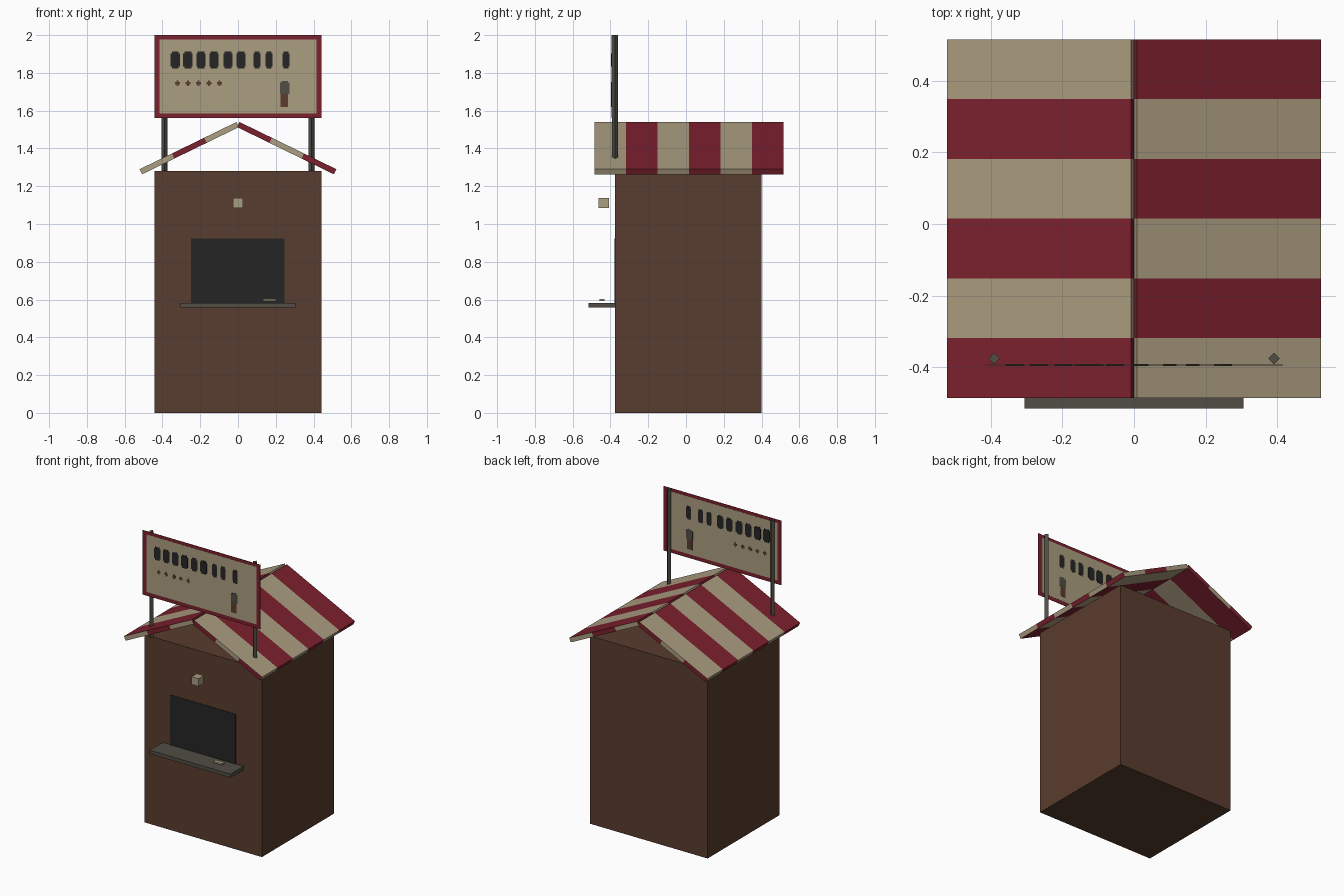
import bpy, bmesh, math
from mathutils import Matrix, Vector

if "Cube" in bpy.data.objects:
    bpy.data.objects.remove(bpy.data.objects["Cube"])


def material(name, rgb):
    lin = [(c / 255 / 12.92) if c < 11 else ((c / 255 + 0.055) / 1.055) ** 2.4 for c in rgb]
    m = bpy.data.materials.new(name)
    m.diffuse_color = (*lin, 1)
    m.use_nodes = True
    m.node_tree.nodes["Principled BSDF"].inputs["Base Color"].default_value = m.diffuse_color
    return m


BEIGE = material("beige", (171, 157, 128))
RED = material("dark red", (124, 33, 46))
BROWN = material("brown wood", (89, 60, 46))
DARK = material("near black", (37, 37, 37))
GREY = material("warm grey", (80, 77, 68))


def add_object(name, bm, mats):
    mesh = bpy.data.meshes.new(name)
    bm.normal_update()
    bm.to_mesh(mesh)
    bm.free()
    for m in mats:
        mesh.materials.append(m)
    ob = bpy.data.objects.new(name, mesh)
    bpy.context.collection.objects.link(ob)
    return ob


def box(name, x, y, z, mat):
    """Box from (min, max) pairs."""
    bm = bmesh.new()
    size = [b - a for a, b in (x, y, z)]
    mid = [(a + b) / 2 for a, b in (x, y, z)]
    bmesh.ops.create_cube(bm, size=1, matrix=Matrix.Translation(mid) @ Matrix.Diagonal((*size, 1)))
    return add_object(name, bm, [mat])


# Booth body, serving window, shelf, lamp and ticket
box("booth_body", (-0.443, 0.443), (-0.375, 0.4), (0, 1.28), BROWN)
box("serving_window", (-0.248, 0.246), (-0.378, -0.37), (0.58, 0.922), DARK)
box("counter_shelf", (-0.305, 0.305), (-0.515, -0.375), (0.557, 0.582), GREY)
box("front_lamp", (-0.026, 0.026), (-0.463, -0.407), (1.085, 1.138), BEIGE)
box("counter_ticket", (0.132, 0.2), (-0.457, -0.431), (0.592, 0.602), BEIGE)

# Striped roof slabs: stripes along y on the slopes, along the slope on the gable ends
Y0, Y1, STRIPES, ENDS, THICK = -0.485, 0.515, 6, 3, 0.03
top_in, top_out = Vector((0.008, 0, 1.54)), Vector((0.521, 0, 1.29))
along = top_out - top_in
slope_n = Vector((-along.z, 0, along.x)).normalized()


def roof_slab(name, side):
    bm = bmesh.new()
    bmesh.ops.create_cube(bm, size=1)
    bmesh.ops.translate(bm, verts=bm.verts, vec=(0.5, 0.5, -0.5))
    for axis, count in ((0, ENDS), (1, STRIPES)):
        for i in range(1, count):
            no = Vector((0, 0, 0))
            no[axis] = 1
            bmesh.ops.bisect_plane(bm, geom=bm.verts[:] + bm.edges[:] + bm.faces[:],
                                   plane_co=no * (i / count), plane_no=no)
    bm.normal_update()
    for f in bm.faces:
        c = f.calc_center_median()
        if abs(f.normal.y) > 0.5:
            k = int(c.x * ENDS) + (1 if f.normal.y < 0 else 0)
        else:
            k = int(c.y * STRIPES) + (1 if f.normal.z < -0.5 else 0)
        f.material_index = (k + (side < 0)) % 2
    for v in bm.verts:
        u, w, h = v.co
        p = top_in + along * u + slope_n * (h * THICK)
        v.co = (side * p.x, Y0 + (Y1 - Y0) * w, p.z)
    if side < 0:
        bmesh.ops.reverse_faces(bm, faces=bm.faces)
    add_object(name, bm, [BEIGE, RED])


roof_slab("roof_right", 1)
roof_slab("roof_left", -1)

# Sign posts: four-sided rods
for side, label in ((-1, "left"), (1, "right")):
    bm = bmesh.new()
    bmesh.ops.create_cone(bm, cap_ends=True, segments=4, radius1=0.016, radius2=0.016, depth=0.72,
                          matrix=Matrix.Translation((side * 0.39, -0.375, 1.64)))
    add_object("sign_post_" + label, bm, [GREY])

# Sign: thin board with painted plates that show on both sides
SY = -0.393


def plate(name, cx, cz, w, h, t, mat):
    box(name, (cx - w / 2, cx + w / 2), (SY - t / 2, SY + t / 2), (cz - h / 2, cz + h / 2), mat)


plate("sign_border", 0, 1.78, 0.886, 0.44, 0.001, RED)
plate("sign_panel", 0, 1.782, 0.83, 0.392, 0.003, BEIGE)
for i, x in enumerate((-0.333, -0.265, -0.196, -0.127, -0.053, 0.016, 0.1, 0.164, 0.254)):
    w = 0.05 if i < 6 else 0.038
    plate("sign_mark_%d" % i, x, 1.868, w, 0.068, 0.006, DARK)
    plate("sign_mark_core_%d" % i, x, 1.868, w * 0.7, 0.09, 0.005, DARK)
for i in range(5):
    x = -0.32 + 0.0555 * i
    plate("sign_dot_wide_%d" % i, x, 1.745, 0.026, 0.012, 0.006, BROWN)
    plate("sign_dot_tall_%d" % i, x, 1.745, 0.01, 0.03, 0.005, BROWN)
plate("sign_picture_top", 0.248, 1.718, 0.05, 0.06, 0.006, GREY)
plate("sign_picture_cap", 0.248, 1.75, 0.034, 0.012, 0.005, GREY)
plate("sign_picture_base", 0.246, 1.655, 0.04, 0.07, 0.006, BROWN)
